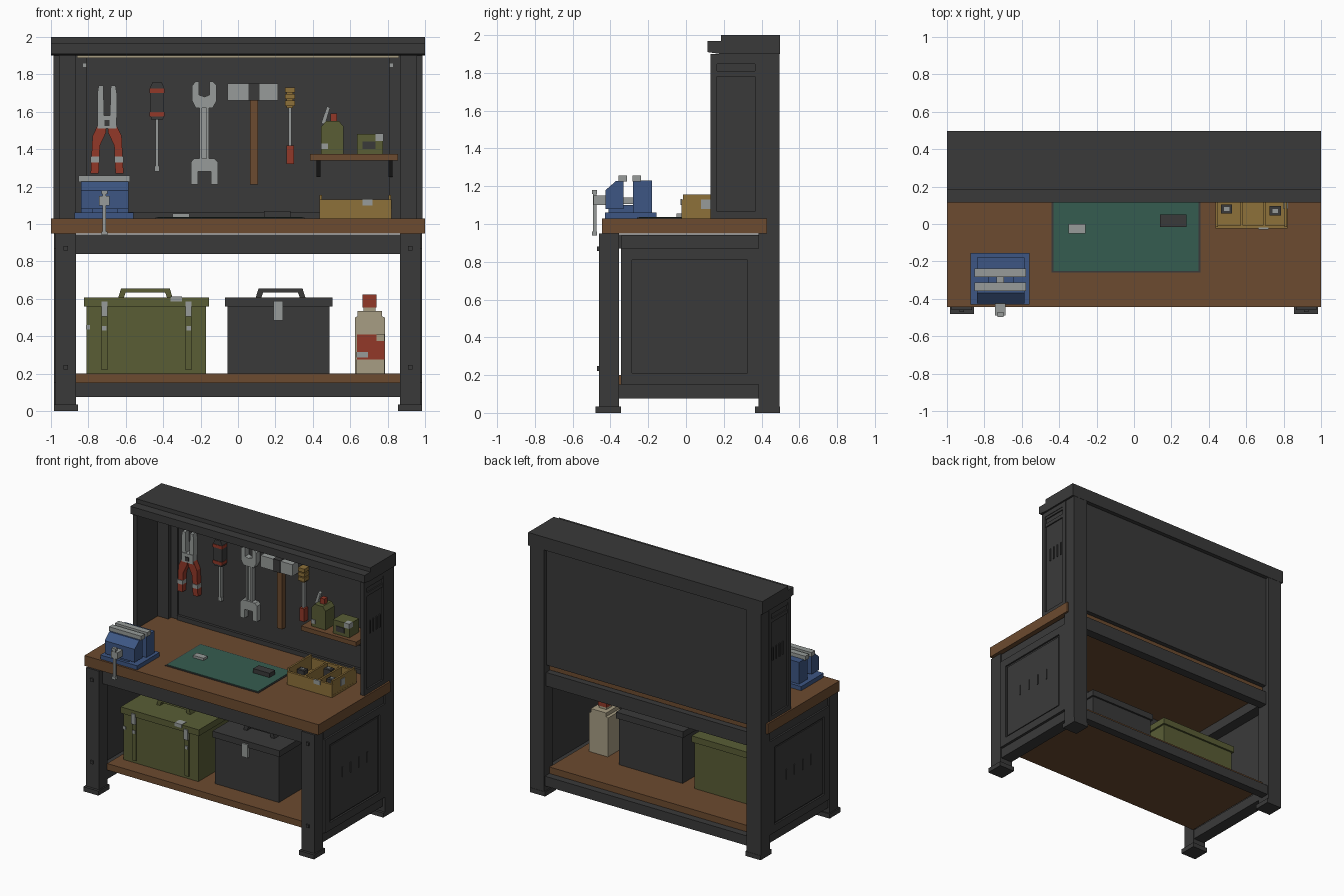
import bpy, bmesh, math
from mathutils import Vector

COLOURS = {
    "dark_steel": (0.042, 0.042, 0.042), "wood": (0.150, 0.070, 0.029),
    "olive": (0.100, 0.110, 0.036), "light_metal": (0.31, 0.33, 0.32),
    "red": (0.29, 0.040, 0.022), "blue": (0.047, 0.094, 0.23),
    "ochre": (0.27, 0.165, 0.042), "teal": (0.036, 0.108, 0.080),
    "cream": (0.39, 0.34, 0.23),
}
MATS = {}
for n, c in COLOURS.items():
    MATS[n] = bpy.data.materials.new(n)
    MATS[n].diffuse_color = (*c, 1)


def finish(name, mat, bm):
    bmesh.ops.recalc_face_normals(bm, faces=bm.faces)
    me = bpy.data.meshes.new(name)
    bm.to_mesh(me)
    bm.free()
    me.materials.append(MATS[mat])
    ob = bpy.data.objects.new(name, me)
    bpy.context.collection.objects.link(ob)
    return ob


def prism(name, mat, pts, lo, hi, axis="y"):
    """Extrude a flat outline: (x, z) along y, or (y, z) along x."""
    bm = bmesh.new()
    at = (lambda a, b, d: (a, d, b)) if axis == "y" else (lambda a, b, d: (d, a, b))
    f = bm.faces.new([bm.verts.new(at(a, b, lo)) for a, b in pts])
    r = bmesh.ops.extrude_face_region(bm, geom=[f])
    off = Vector(at(0, 0, hi - lo))
    bmesh.ops.translate(bm, vec=off, verts=[v for v in r["geom"] if isinstance(v, bmesh.types.BMVert)])
    return finish(name, mat, bm)


def box(name, mat, x, y, z):
    return prism(name, mat, [(x[0], z[0]), (x[1], z[0]), (x[1], z[1]), (x[0], z[1])], *y)


def side(s, a, b):
    return (a, b) if s > 0 else (-b, -a)


def frame(name, mat, x, y, z, w):
    """Four strips framing a side panel."""
    box(name + "_bottom", mat, x, y, (z[0], z[0] + w))
    box(name + "_top", mat, x, y, (z[1] - w, z[1]))
    box(name + "_front", mat, x, (y[0], y[0] + w), (z[0] + w, z[1] - w))
    box(name + "_back", mat, x, (y[1] - w, y[1]), (z[0] + w, z[1] - w))


# Legs, feet, posts and side panels
D, G = "dark_steel", "light_metal"
for s, t in ((-1, "left"), (1, "right")):
    box(t + "_front_leg", D, side(s, .865, .975), (-.46, -.355), (.03, .95))
    box(t + "_front_foot", D, side(s, .855, .985), (-.48, -.345), (0, .035))
    box(t + "_back_post", D, side(s, .865, .985), (.385, .495), (.03, 1.9))
    box(t + "_back_foot", D, side(s, .855, .985), (.365, .497), (0, .035))
    for z in (.235, .87):
        box(t + "_leg_bolt", D, side(s, .91, .933), (-.471, -.46), (z - .012, z + .012))
    box(t + "_post_bolt", D, side(s, .91, .933), (.377, .385), (1.84, 1.864))
    box(t + "_lower_rail", D, side(s, .87, .965), (-.355, .385), (.075, .15))
    box(t + "_upper_rail", D, side(s, .87, .96), (-.355, .385), (.87, .945))
    box(t + "_lower_panel", D, side(s, .955, .972), (-.345, .385), (.15, .94))
    frame(t + "_lower_frame", D, side(s, .97, .985), (-.345, .385), (.15, .87), .06)
    box(t + "_lower_raised_panel", D, side(s, .97, .979), (-.27, .31), (.22, .795))
    box(t + "_hutch_panel", D, side(s, .955, .974), (.13, .40), (1.03, 1.9))
    frame(t + "_hutch_frame", D, side(s, .972, .987), (.13, .40), (1.03, 1.9), .035)
    for z in (1.795, 1.86):
        box(t + "_hutch_strip", D, side(s, .974, .983), (.165, .365), (z - .014, z + .014))
    for k in range(4):
        box(t + "_panel_vent", D, side(s, .979, .984), (-.13 + .1 * k, -.12 + .1 * k), (.5, .58))
        box(t + "_hutch_vent", D, side(s, .974, .981), (.21 + .04 * k, .22 + .04 * k), (1.48, 1.58))

# Rails, shelf and worktop
box("front_apron", D, (-.865, .865), (-.42, -.36), (.84, .945))
box("back_apron", D, (-.865, .865), (.40, .47), (.84, .945))
box("back_lower_rail", D, (-.865, .865), (.42, .485), (.075, .15))
box("lower_shelf", "wood", (-.865, .865), (-.36, .43), (.15, .2))
box("worktop", "wood", (-1, 1), (-.445, .43), (.95, 1.03))

# Tool board and canopy
box("tool_board", D, (-.87, .87), (.43, .465), (1.0, 1.9))
for s in (-1, 1):
    box("board_edge", D, side(s, .81, .87), (.42, .43), (1.03, 1.9))
    box("board_screw", G, side(s, .81, .828), (.413, .42), (1.84, 1.858))
box("board_bottom_rail", D, (-.81, .81), (.41, .43), (1.03, 1.065))
prism("canopy", D, [(.115, 1.91), (.185, 1.9), (.497, 1.9), (.497, 2), (.185, 2), (.185, 1.968), (.115, 1.968)],
      -1, 1, "x")
box("light_strip", "cream", (-.86, .86), (.2, .24), (1.888, 1.9))

# Pliers
Y = (.385, .43)
cx = -.70
for s in (-1, 1):
    prism("plier_handle", "red", [(cx + s * a, z) for a, z in
          ((.005, 1.53), (.04, 1.55), (.078, 1.47), (.088, 1.27), (.045, 1.27), (.038, 1.42), (.005, 1.49))], *Y)
    prism("plier_jaw", G, [(cx + s * a, z) for a, z in
          ((.015, 1.57), (.052, 1.57), (.052, 1.70), (.045, 1.74), (.02, 1.74))], *Y)
    box("plier_band", G, sorted((cx + s * .04, cx + s * .089)), (.38, .43), (1.33, 1.36))
box("plier_hub", G, (cx - .05, cx + .05), (.38, .43), (1.51, 1.58))
box("plier_pivot", D, (cx - .014, cx + .014), (.373, .38), (1.525, 1.555))

# Dark-handled screwdriver
prism("screwdriver_handle", D, [(-.465, 1.56), (-.40, 1.56), (-.395, 1.6), (-.395, 1.73), (-.41, 1.76),
                                (-.455, 1.76), (-.47, 1.73), (-.47, 1.6)], .37, .43)
for z in (1.575, 1.70):
    box("screwdriver_band", "red", (-.472, -.393), (.366, .43), (z, z + .024))
box("screwdriver_shaft", G, (-.441, -.424), (.395, .42), (1.31, 1.56))
box("screwdriver_tip", G, (-.446, -.419), (.395, .42), (1.28, 1.31))

# Open-ended wrench
for s in (-1, 1):
    c = -.18
    prism("wrench_top_prong", G, [(c + s * a, z) for a, z in
          ((0, 1.62), (.045, 1.62), (.066, 1.66), (.066, 1.74), (.045, 1.762), (.028, 1.762), (.028, 1.69), (0, 1.68))], *Y)
    prism("wrench_bottom_prong", G, [(c + s * a, z) for a, z in
          ((0, 1.35), (.055, 1.35), (.072, 1.33), (.072, 1.21), (.035, 1.21), (.035, 1.28), (0, 1.28))], *Y)
    box("wrench_shaft_edge", G, sorted((c + s * .012, c + s * .026)), (.39, .43), (1.35, 1.62))
box("wrench_shaft", G, (-.195, -.165), (.405, .43), (1.35, 1.62))

# Hammer
box("hammer_handle", "wood", (.064, .108), (.385, .425), (1.21, 1.67))
box("hammer_socket", D, (.055, .115), (.35, .43), (1.66, 1.755))
box("hammer_face", G, (-.055, .06), (.355, .43), (1.66, 1.75))
box("hammer_peen", G, (.11, .215), (.355, .43), (1.66, 1.75))

# Ochre-handled driver
for z in (1.632, 1.668, 1.703):
    box("driver_handle", "ochre", (.25, .305), (.375, .43), (z, z + .028))
box("driver_core", "ochre", (.26, .295), (.385, .425), (1.62, 1.72))
box("driver_shaft", G, (.27, .286), (.395, .42), (1.42, 1.63))
box("driver_tip", "red", (.259, .299), (.38, .425), (1.32, 1.42))

# Wall shelf with oil can and small tin
box("wall_shelf", "wood", (.385, .855), (.22, .43), (1.34, 1.375))
for x in (.42, .805):
    prism("shelf_bracket", D, [(.25, 1.34), (.43, 1.34), (.43, 1.25), (.40, 1.25)], x, x + .022, "x")
prism("oil_can", "olive", [(.445, 1.375), (.565, 1.375), (.565, 1.52), (.54, 1.55), (.47, 1.55), (.445, 1.52)], .26, .37)
box("oil_can_cap", "red", (.495, .53), (.295, .335), (1.55, 1.592))
prism("oil_can_spout", G, [(.445, 1.54), (.465, 1.53), (.492, 1.62), (.476, 1.63)], .30, .325)
box("oil_can_label", G, (.444, .48), (.254, .26), (1.4, 1.43))
box("small_tin", "olive", (.635, .775), (.25, .37), (1.375, 1.48))
box("tin_corner", G, (.735, .777), (.246, .29), (1.445, 1.483))
box("tin_label", D, (.665, .735), (.245, .25), (1.4, 1.44))

# Bench vise
box("vise_base", "blue", (-.875, -.56), (-.43, -.155), (1.03, 1.062))
prism("vise_front_jaw", "blue", [(-.425, 1.08), (-.33, 1.08), (-.33, 1.228), (-.37, 1.228), (-.425, 1.18)],
      -.84, -.585, "x")
prism("vise_rear_jaw", "blue", [(-.28, 1.06), (-.18, 1.06), (-.18, 1.23), (-.28, 1.23)], -.84, -.585, "x")
box("vise_slide", "blue", (-.78, -.645), (-.41, -.18), (1.06, 1.1))
for y in (-.357, -.283):
    box("vise_jaw_plate", G, (-.852, -.577), (y, y + .045), (1.225, 1.258))
box("vise_screw", G, (-.735, -.695), (-.33, -.275), (1.105, 1.14))
box("vise_screw_head", G, (-.742, -.688), (-.49, -.425), (1.1, 1.15))
box("vise_handle", G, (-.724, -.706), (-.493, -.475), (.95, 1.17))
for z in (.94, 1.16):
    box("vise_handle_end", G, (-.731, -.699), (-.497, -.471), (z, z + .02))

# Cutting mat with eraser and block
box("mat_border", D, (-.44, .355), (-.26, .17), (1.03, 1.034))
box("mat", "teal", (-.43, .345), (-.25, .16), (1.034, 1.037))
box("eraser", G, (-.35, -.26), (-.05, 0), (1.037, 1.055))
box("dark_block", D, (.14, .28), (-.015, .052), (1.037, 1.07))

# Parts tray
O = "ochre"
box("tray_floor", O, (.44, .82), (-.02, .27), (1.03, 1.045))
for y in (-.025, .255):
    box("tray_wall", O, (.435, .82), (y, y + .018), (1.03, 1.13))
for x in (.435, .57, .69, .805):
    box("tray_divider", O, (x, x + .014), (-.015, .26), (1.03, 1.155 if x in (.435, .805) else 1.13))
for x, y in ((.465, .055), (.725, .045), (.61, .17)):
    box("tray_part", D, (x, x + .06), (y, y + .05), (1.045, 1.125))
    box("tray_part_top", G, (x + .015, x + .045), (y + .015, y + .035), (1.125, 1.132))
box("tray_clip", G, (.665, .72), (-.029, -.02), (1.1, 1.133))
box("tray_end_clip", G, (.8, .824), (.08, .13), (1.08, 1.13))


# Storage boxes
def case(name, mat, x0, x1, y0, y1, h0, h1):
    box(name + "_body", mat, (x0, x1), (y0, y1), (.2, .56))
    box(name + "_lid", mat, (x0 - .014, x1 + .014), (y0 - .014, y1 + .014), (.56, .608))
    m = (y0 + y1) / 2
    prism(name + "_handle", mat, [(h0, .608), (h0 + .03, .608), (h0 + .04, .635), (h1 - .04, .635), (h1 - .03, .608),
          (h1, .608), (h1 - .015, .655), (h0 + .015, .655)], m - .03, m + .03)


case("olive_box", "olive", -.81, -.17, -.24, .14, -.64, -.35)
for x in (-.73, -.28):
    box("olive_box_strap", "olive", (x, x + .032), (-.25, -.24), (.22, .56))
    box("olive_box_latch", G, (x, x + .032), (-.262, -.25), (.505, .585))
    box("olive_box_clip", G, (x + .004, x + .028), (-.255, -.25), (.43, .455))
box("olive_lid_wear", G, (-.36, -.3), (-.258, -.2), (.585, .612))
box("olive_edge_wear", G, (-.814, -.79), (-.244, -.21), (.435, .46))
case("dark_box", D, -.055, .49, -.2, .12, .095, .36)
box("dark_box_latch", G, (.19, .24), (-.226, -.2), (.485, .588))

# Bottle
prism("bottle", "cream", [(.625, .2), (.785, .2), (.785, .5), (.77, .507), (.77, .535), (.64, .535), (.64, .507),
                          (.625, .5)], -.1, .06)
box("bottle_neck", "cream", (.67, .735), (-.052, .013), (.535, .56))
box("bottle_cap", "red", (.665, .74), (-.057, .018), (.553, .622))
box("bottle_label", "red", (.635, .782), (-.106, -.1), (.205, .41))
box("bottle_label_bottom", "cream", (.633, .784), (-.109, -.105), (.2, .275))
box("bottle_label_patch", G, (.633, .695), (-.109, -.105), (.285, .315))
box("bottle_label_corner", "cream", (.74, .784), (-.109, -.105), (.375, .412))
